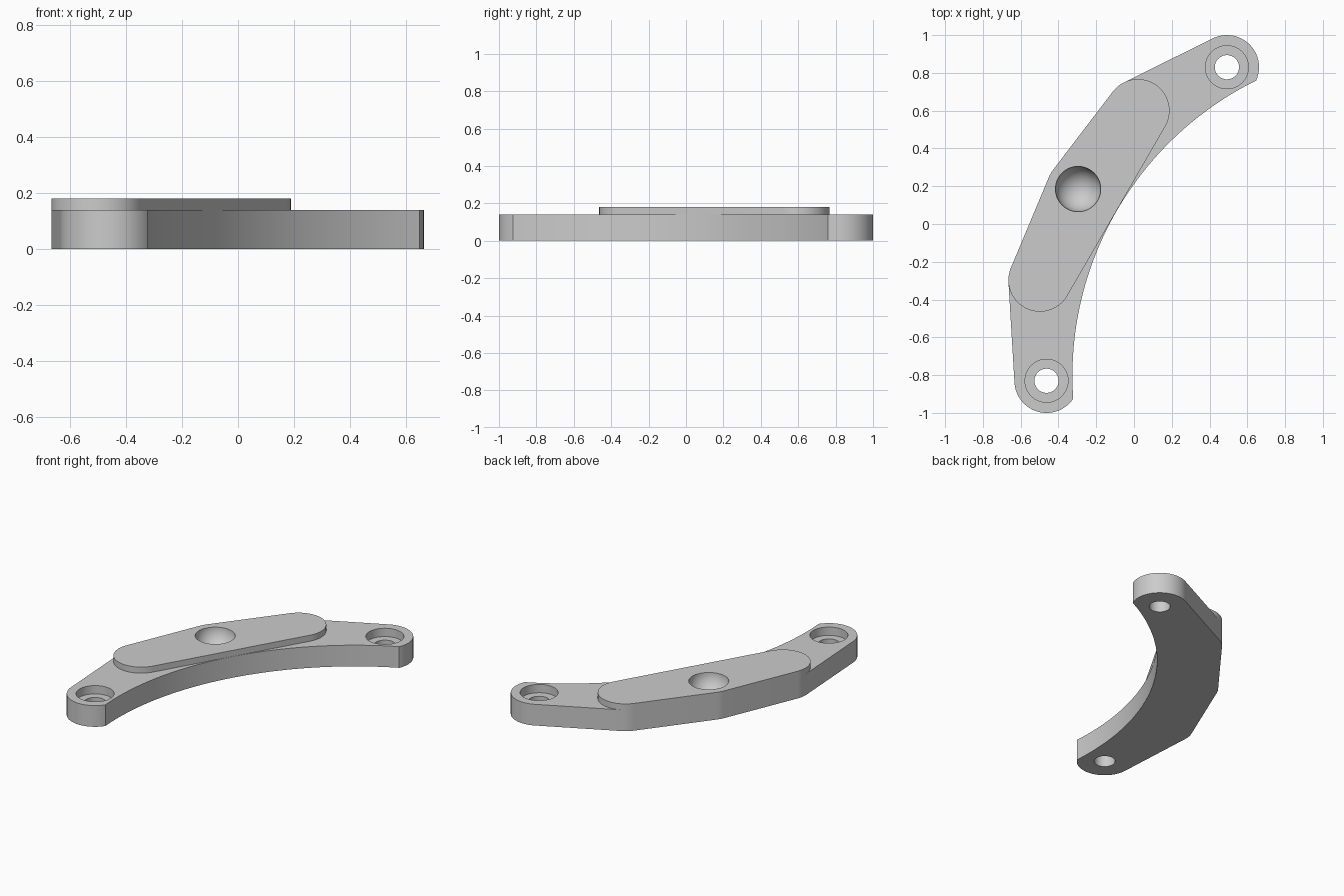
import bpy, bmesh, math
from mathutils import Vector
from mathutils.geometry import convex_hull_2d

if "Cube" in bpy.data.objects:
    bpy.data.objects.remove(bpy.data.objects["Cube"], do_unlink=True)

BASE_TOP, PAD_TOP = 0.14, 0.18
END_A, END_B = (0.492, 0.83), (-0.463, -0.83)      # screw ends
PAD_A, PAD_B = (0.021, 0.60), (-0.498, -0.297)     # pad ends
DIMPLE = (-0.296, 0.185)

grey = bpy.data.materials.new("plain grey")
grey.use_nodes = True
grey.diffuse_color = (0.6, 0.6, 0.6, 1)
grey.node_tree.nodes["Principled BSDF"].inputs["Base Color"].default_value = grey.diffuse_color


def rounded_plate(name, circles, z0, z1, segments=96):
    """Plate whose outline wraps tightly around a set of (centre, radius) circles."""
    points = [Vector(c) + r * Vector((math.cos(a), math.sin(a)))
              for c, r in circles
              for a in (math.tau * i / segments for i in range(segments))]
    bm = bmesh.new()
    face = bm.faces.new([bm.verts.new((*points[i], z0)) for i in convex_hull_2d(points)])
    top = bmesh.ops.extrude_face_region(bm, geom=[face], use_keep_orig=True)["geom"]
    bmesh.ops.translate(bm, vec=(0, 0, z1 - z0),
                        verts=[v for v in top if isinstance(v, bmesh.types.BMVert)])
    bmesh.ops.recalc_face_normals(bm, faces=bm.faces)
    mesh = bpy.data.meshes.new(name)
    bm.to_mesh(mesh)
    bm.free()
    mesh.materials.append(grey)
    obj = bpy.data.objects.new(name, mesh)
    bpy.context.collection.objects.link(obj)
    return obj


def cylinder_cutter(centre, radius, z0, z1, segments=64):
    return rounded_plate("cutter", [(centre, radius)], z0, z1, segments)


def cut(obj, cutters):
    bpy.ops.object.select_all(action="DESELECT")
    bpy.context.view_layer.objects.active = obj
    obj.select_set(True)
    for cutter in cutters:
        mod = obj.modifiers.new("cut", "BOOLEAN")
        mod.operation, mod.solver, mod.object = "DIFFERENCE", "EXACT", cutter
        bpy.ops.object.modifier_apply(modifier=mod.name)
    bpy.ops.object.shade_smooth_by_angle(angle=math.radians(25))


# Curved bracket body and the raised pad on top of it
pad_circles = [(PAD_A, 0.167), (DIMPLE, 0.167), (PAD_B, 0.167)]
base = rounded_plate("bracket_base", pad_circles + [(END_A, 0.17), (END_B, 0.17)], 0, BASE_TOP)
pad = rounded_plate("raised_pad", pad_circles, BASE_TOP, PAD_TOP)

# Large arc that hollows the inner side
arc = cylinder_cutter((1.415, -0.803), 1.741, -0.5, 0.5, 360)

# Spherical dimple
bpy.ops.mesh.primitive_uv_sphere_add(segments=64, ring_count=32, radius=0.12,
                                     location=(*DIMPLE, PAD_TOP))
ball = bpy.context.object
ball.data.materials.append(grey)

# Counterbored screw holes
holes = []
for end in (END_A, END_B):
    holes.append(cylinder_cutter(end, 0.064, -0.5, 0.5))
    holes.append(cylinder_cutter(end, 0.114, BASE_TOP - 0.055, 0.5))

cut(base, [arc, ball] + holes)
cut(pad, [arc, ball])

for helper in [arc, ball] + holes:
    bpy.data.objects.remove(helper, do_unlink=True)
